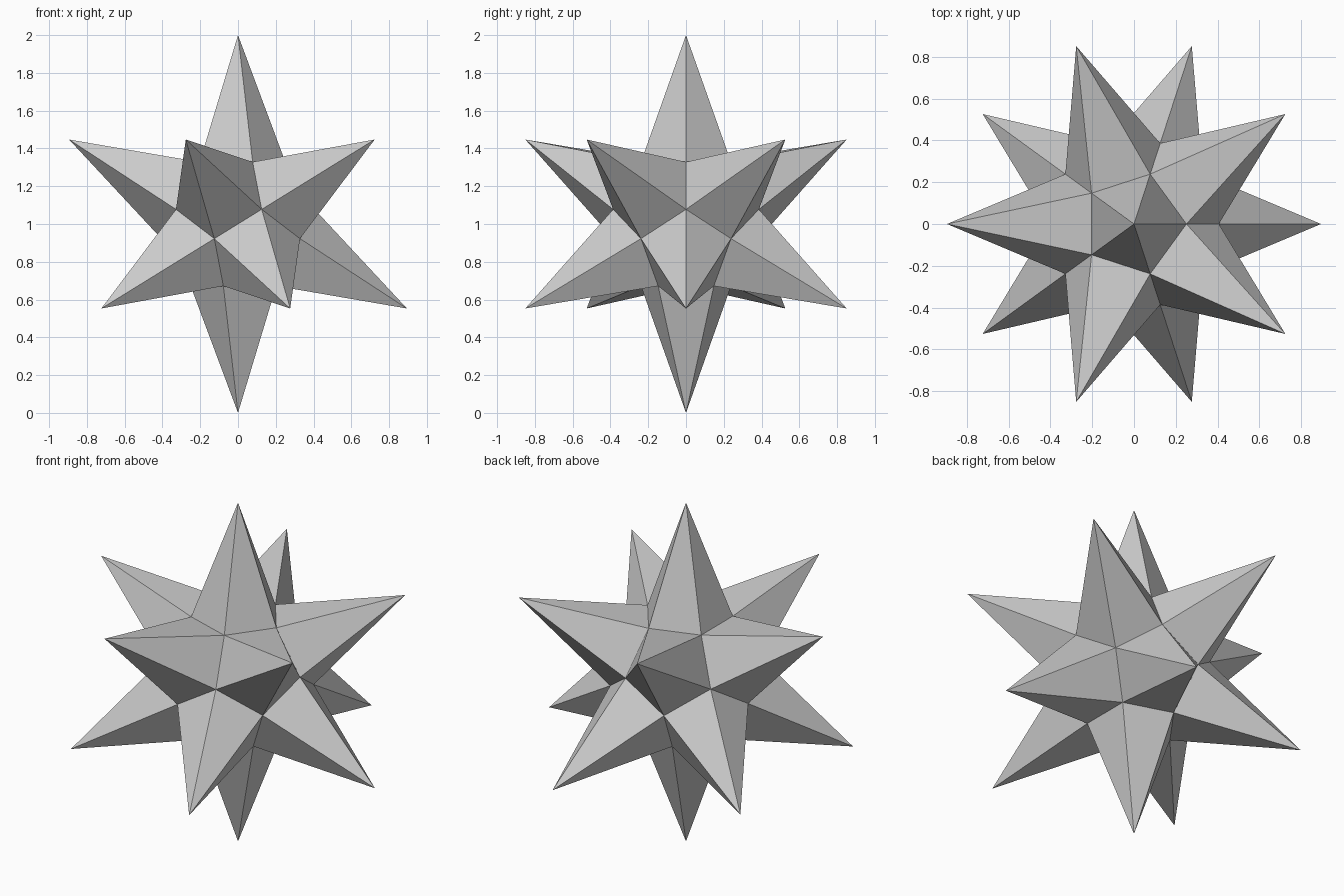
import bpy
import bmesh
from math import pi
from mathutils import Matrix

TIP_RADIUS = 1.0
VALLEY_RADIUS = 0.413

# Remove the default cube
cube = bpy.data.objects.get("Cube")
if cube:
    bpy.data.objects.remove(cube, do_unlink=True)

# Single flat grey
grey = bpy.data.materials.new("plain grey")
grey.use_nodes = True
colour = (0.6, 0.6, 0.6, 1)
grey.diffuse_color = colour
grey.node_tree.nodes["Principled BSDF"].inputs["Base Color"].default_value = colour

# Icosahedron cage: its corners are the spike tips, its face centres the valleys
cage = bmesh.new()
bmesh.ops.create_icosphere(cage, subdivisions=1, radius=TIP_RADIUS,
                           matrix=Matrix.Rotation(pi, 4, "Z"))

star = bmesh.new()
tips = {v: star.verts.new(v.co) for v in cage.verts}
valleys = {f: star.verts.new(f.calc_center_median().normalized() * VALLEY_RADIUS)
           for f in cage.faces}

# Every cage edge gives two spike sides that meet in the groove between two valleys
for edge in cage.edges:
    groove = [valleys[f] for f in edge.link_faces]
    for corner in edge.verts:
        star.faces.new([tips[corner], *groove])
cage.free()

# Finish the star and stand it on the ground
bmesh.ops.recalc_face_normals(star, faces=star.faces)
bmesh.ops.translate(star, verts=star.verts, vec=(0, 0, TIP_RADIUS))
mesh = bpy.data.meshes.new("spiked_star")
star.to_mesh(mesh)
star.free()
mesh.materials.append(grey)
bpy.context.collection.objects.link(bpy.data.objects.new("spiked_star", mesh))
